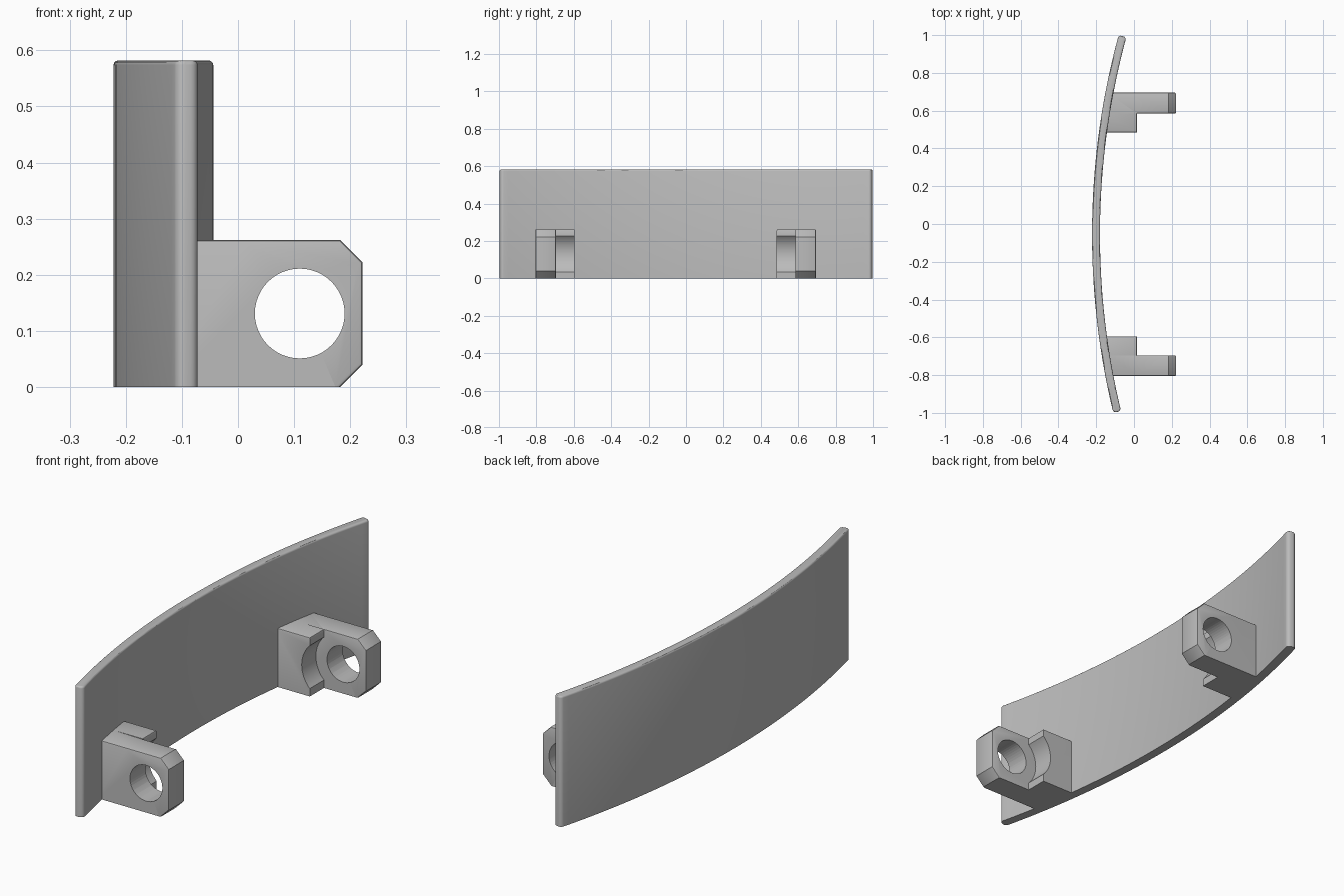
import bpy, bmesh, math

cube = bpy.data.objects.get("Cube")
if cube:
    bpy.data.objects.remove(cube, do_unlink=True)

grey = bpy.data.materials.new("plain_grey")
grey.use_nodes = True
GREY = (0.5, 0.5, 0.5, 1)
grey.diffuse_color = GREY
grey.node_tree.nodes["Principled BSDF"].inputs["Base Color"].default_value = GREY

MID_Y = -0.055            # symmetry plane of the curved plate
HOLE_X, HOLE_Z = 0.11, 0.131
ARM_TOP = 0.262


def prism(name, points, offset, bevels):
    """Extrude a closed loop by offset; bevels = [(edge rule, width, segments)]."""
    bm = bmesh.new()
    face = bm.faces.new([bm.verts.new(p) for p in points])
    out = bmesh.ops.extrude_face_region(bm, geom=[face], use_keep_orig=True)
    moved = [g for g in out["geom"] if isinstance(g, bmesh.types.BMVert)]
    bmesh.ops.translate(bm, vec=offset, verts=moved)
    bmesh.ops.recalc_face_normals(bm, faces=bm.faces)
    for rule, width, segments in bevels:
        edges = [e for e in bm.edges if rule(e.verts[0].co, e.verts[1].co)]
        bmesh.ops.bevel(bm, geom=edges, offset=width, segments=segments,
                        profile=0.5, affect="EDGES")
    bmesh.ops.recalc_face_normals(bm, faces=bm.faces)
    mesh = bpy.data.meshes.new(name)
    bm.to_mesh(mesh)
    bm.free()
    obj = bpy.data.objects.new(name, mesh)
    bpy.context.collection.objects.link(obj)
    mesh.materials.append(grey)
    return obj


def smooth(obj):
    bpy.ops.object.select_all(action="DESELECT")
    obj.select_set(True)
    bpy.context.view_layer.objects.active = obj
    bpy.ops.object.shade_smooth_by_angle(angle=math.radians(30))


# Curved plate: two concentric arcs, rounded ends, softened top rim
RADIUS, HALF, HEIGHT, STEPS = 4.0, 0.021, 0.582, 48
a0 = math.asin((-0.995 - MID_Y) / RADIUS)
a1 = math.asin((0.995 - MID_Y) / RADIUS)
angles = [a0 + (a1 - a0) * i / STEPS for i in range(STEPS + 1)]


def arc(radius, sweep):
    cx = RADIUS - 0.201
    return [(cx - radius * math.cos(a), MID_Y + radius * math.sin(a), 0) for a in sweep]


plate = prism(
    "curved_plate",
    arc(RADIUS + HALF, angles) + arc(RADIUS - HALF, angles[::-1]),
    (0, 0, HEIGHT),
    [(lambda a, b: abs(a.z - b.z) > 0.1 and abs(a.y) > 0.97, 0.016, 5),
     (lambda a, b: min(a.z, b.z) > HEIGHT - 0.001, 0.008, 3)])
smooth(plate)

# Brackets: a drilled arm and a stepped block hollowed around the hole
STEP_X, TIP_X, CHAMFER, BORE = 0.015, 0.222, 0.04, 0.135
half_angle = math.acos((HOLE_X - STEP_X) / BORE)

arm_profile = [(-0.13, 0), (TIP_X - CHAMFER, 0), (TIP_X, CHAMFER),
               (TIP_X, ARM_TOP - CHAMFER), (TIP_X - CHAMFER, ARM_TOP),
               (STEP_X, ARM_TOP), (-0.13, ARM_TOP)]
sweep = [half_angle * (i / 10 - 1) for i in range(21)]
block_profile = ([(-0.155, 0), (STEP_X, 0)]
                 + [(HOLE_X - BORE * math.cos(a), HOLE_Z + BORE * math.sin(a)) for a in sweep]
                 + [(STEP_X, ARM_TOP), (-0.155, ARM_TOP)])
hole_profile = [(HOLE_X + 0.08 * math.cos(math.tau * i / 48),
                 HOLE_Z + 0.08 * math.sin(math.tau * i / 48)) for i in range(48)]

for label, side in (("front", -1), ("back", 1)):
    def at(profile, distance):
        return [(x, MID_Y + side * distance, z) for x, z in profile]

    outer = MID_Y + side * 0.75
    inner = MID_Y + side * 0.54

    def arm_edge(a, b):
        if abs(a.y - b.y) > 0.001 or max(a.z, b.z) < 0.001 or min(a.x, b.x) < -0.129 > max(a.x, b.x):
            return False
        return abs(a.y - outer) < 0.001 or min(a.x, b.x) > STEP_X - 0.001

    def block_edge(a, b):
        if min(a.z, b.z) < ARM_TOP - 0.001:
            return False
        on_inner = abs(a.y - inner) < 0.001 and abs(b.y - inner) < 0.001
        return on_inner or min(a.x, b.x) > STEP_X - 0.001

    arm = prism(label + "_bracket_arm", at(arm_profile, 0.64), (0, side * 0.11, 0),
                [(arm_edge, 0.006, 2)])
    cutter = prism(label + "_hole_cutter", at(hole_profile, 0.6), (0, side * 0.2, 0), [])
    cutter.hide_render = True
    cut = arm.modifiers.new("hole", "BOOLEAN")
    cut.operation, cut.solver, cut.object = "DIFFERENCE", "EXACT", cutter
    smooth(arm)
    bpy.ops.object.modifier_apply(modifier="hole")
    bpy.data.objects.remove(cutter, do_unlink=True)
    smooth(arm)

    block = prism(label + "_bracket_block", at(block_profile, 0.54), (0, side * 0.1, 0),
                  [(block_edge, 0.006, 2)])
    smooth(block)
